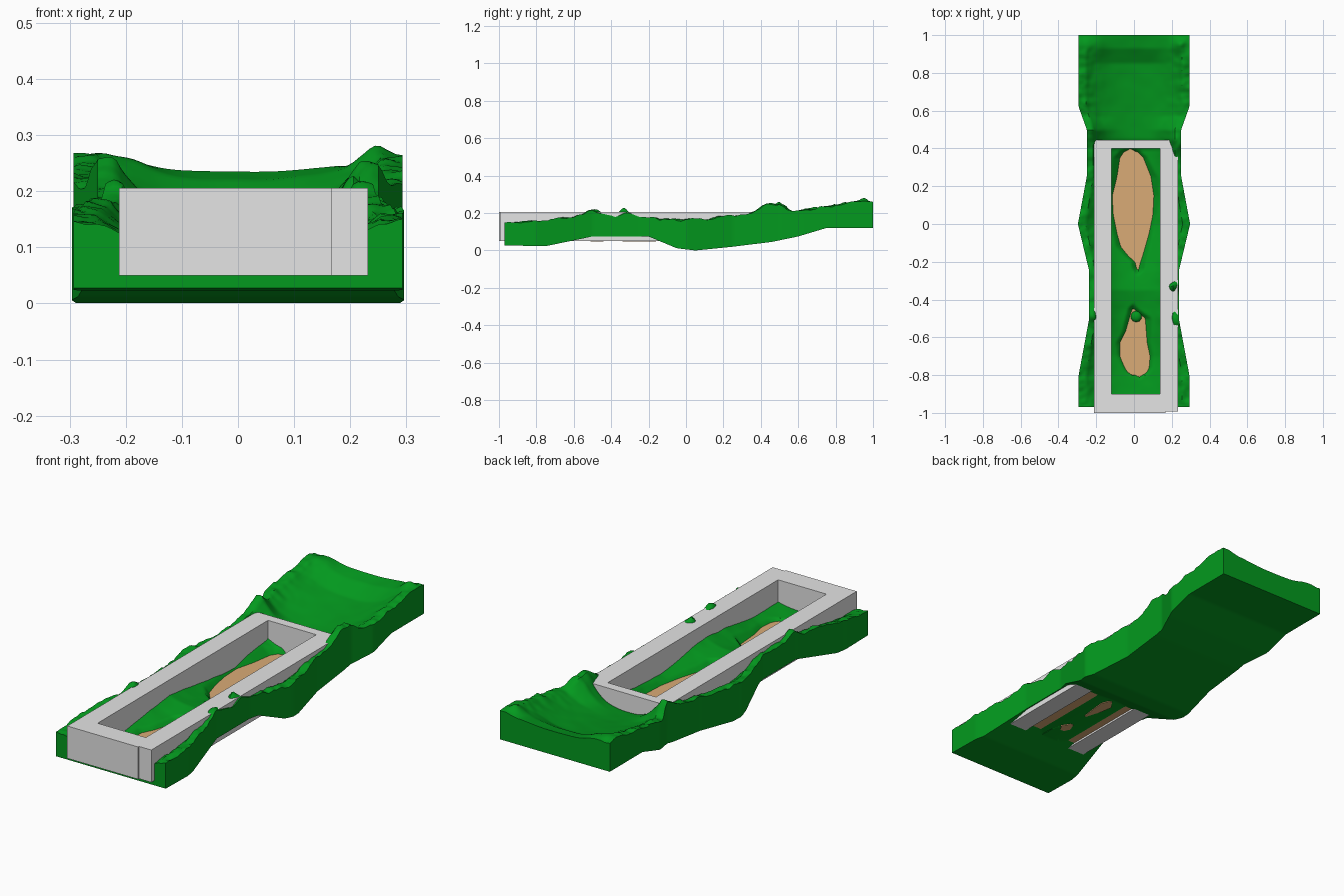
import bpy, bmesh, math
from mathutils import Vector, noise

if "Cube" in bpy.data.objects:
    bpy.data.objects.remove(bpy.data.objects["Cube"])


def material(name, rgb):
    m = bpy.data.materials.new(name)
    m.diffuse_color = (*rgb, 1)
    m.use_nodes = True
    m.node_tree.nodes["Principled BSDF"].inputs["Base Color"].default_value = m.diffuse_color
    return m


GREEN = material("grass_green", (0.001, 0.32, 0.013))
GREY = material("concrete_grey", (0.78, 0.78, 0.78))
SAND = material("sand_tan", (0.70, 0.41, 0.18))


def lerp(table, y):
    if y <= table[0][0]:
        return table[0][1]
    for (a, u), (b, v) in zip(table, table[1:]):
        if y <= b:
            return u + (v - u) * (y - a) / (b - a)
    return table[-1][1]


# Profiles along the length of the valley
HALF = [(-.97, .293), (-.8, .293), (-.5, .237), (-.25, .237), (0, .297),
        (.25, .25), (.5, .25), (.62, .293), (1, .293)]
BOTTOM = [(-.97, .027), (-.75, .023), (-.5, .075), (-.2, .075), (-.05, .012),
          (.05, 0), (.25, .02), (.46, .046), (.6, .075), (.75, .12), (1, .12)]
EDGE = [(-.97, .145), (-.8, .16), (-.6, .18), (-.5, .195), (-.4, .19), (-.25, .185),
        (-.1, .165), (.1, .17), (.3, .19), (.4, .21), (.5, .245), (.57, .205),
        (.7, .225), (.85, .25), (.92, .26), (1, .258)]
FLOOR = [(-.97, .09), (-.7, .07), (-.45, .09), (-.35, .108), (-.2, .09), (0, .07),
         (.2, .07), (.39, .085), (.45, .12), (.6, .14), (.85, .175), (.93, .22), (1, .235)]
# Local mounds: x, y, height, radius
BUMPS = [(.2, -.33, .045, .03), (.222, -.5, .03, .04), (-.222, -.48, .025, .04),
         (.23, .43, .03, .045), (.24, .95, .02, .03), (-.2, .95, .014, .06), (-.24, .5, .015, .04)]

# Sand hollows: y, left x, right x (crossed values close off the ends)
SAND_Z = .068
BACK = [(-.3, .08, -.04), (-.24, .015, .025), (-.2, .005, .035), (-.17, -.03, .045), (-.12, -.07, .06),
        (-.05, -.09, .08), (.05, -.11, .1), (.15, -.115, .105), (.25, -.09, .09),
        (.35, -.075, .05), (.38, -.055, .02), (.395, -.025, -.015), (.45, .04, -.08)]
FRONT = [(-.86, .09, -.03), (-.805, .02, .035), (-.79, -.03, .065), (-.76, -.05, .08), (-.7, -.075, .085),
         (-.63, -.075, .07), (-.57, -.045, .065), (-.5, -.025, .06), (-.45, -.01, .0), (-.39, .06, -.06)]
HOLLOWS = [([(y, (l + r) / 2) for y, l, r in t], [(y, (r - l) / 2) for y, l, r in t])
           for t in (BACK, FRONT)]


def ground(x, y):
    u = min(1, abs(x) / lerp(HALF, y) / 0.87) ** 2.4
    f, e = lerp(FLOOR, y), lerp(EDGE, y)
    z = f + (e - f) * u
    z += noise.noise(Vector((x * 14, y * 14, 2.3))) * (.002 + .010 * u * u)
    z += noise.noise(Vector((x * 32, y * 32, 7.1))) * .008 * u * u
    for bx, by, h, r in BUMPS:
        z += h * math.exp(-((x - bx) ** 2 + (y - by) ** 2) / (r * r))
    # sink below the sand inside each hollow
    d = min(abs(x - lerp(c, y)) - lerp(h, y) for c, h in HOLLOWS)
    if -.86 < y < .43:
        z = min(max(z, SAND_Z + .008), max(SAND_Z + d, SAND_Z - .015))
    return z


def base(x, y):
    # the underside sags below the sand between the rails
    sag = max(0, 1 - (x / .15) ** 2)
    return min(lerp(BOTTOM, y), .075 - .023 * sag) if -.6 < y < .1 else lerp(BOTTOM, y)


def finish(bm, name, mat, angle=None):
    bmesh.ops.recalc_face_normals(bm, faces=bm.faces)
    me = bpy.data.meshes.new(name)
    bm.to_mesh(me)
    bm.free()
    me.materials.append(mat)
    ob = bpy.data.objects.new(name, me)
    bpy.context.collection.objects.link(ob)
    if angle:
        bpy.ops.object.select_all(action='DESELECT')
        ob.select_set(True)
        bpy.context.view_layer.objects.active = ob
        bpy.ops.object.shade_smooth_by_angle(angle=math.radians(angle))
    return ob


def slab(name, rows, top, bottom, mat):
    """Closed sheet from rows of (x, y) points with top and bottom heights."""
    bm = bmesh.new()
    t = [[bm.verts.new((x, y, top(x, y))) for x, y in r] for r in rows]
    b = [[bm.verts.new((x, y, bottom(x, y))) for x, y in r] for r in rows]
    n, m = len(rows), len(rows[0])
    for i in range(n - 1):
        for j in range(m - 1):
            for g in (t, b):
                bm.faces.new((g[i][j], g[i][j + 1], g[i + 1][j + 1], g[i + 1][j]))
        for j in (0, m - 1):
            bm.faces.new((t[i][j], t[i + 1][j], b[i + 1][j], b[i][j]))
    for i in (0, n - 1):
        for j in range(m - 1):
            bm.faces.new((t[i][j], t[i][j + 1], b[i][j + 1], b[i][j]))
    return finish(bm, name, mat, 35)


# Grassy valley terrain
NX, NY = 60, 200
rows = []
for i in range(NY + 1):
    y = -.97 + 1.97 * i / NY
    rows.append([(lerp(HALF, y) * (2 * j / NX - 1), y) for j in range(NX + 1)])
slab("grass_terrain", rows, ground, base, GREEN)

# Flat sand bed that shows through the hollows
slab("sand_bed", [[(-.12, y), (.138, y)] for y in (-.86, .41)],
     lambda x, y: SAND_Z, lambda x, y: SAND_Z - .009, SAND)


# Sand showing through the underside
def under_sand(name, outline):
    rs = [[(l, y), (r, y)] for y, l, r in outline]
    slab(name, rs, lambda x, y: .06, lambda x, y: .049, SAND)


under_sand("under_sand_front", [(-.51, .0, .02), (-.48, -.015, .04), (-.44, 0, .015)])
under_sand("under_sand_back", [(-.34, .005, .015), (-.26, -.02, .025), (-.2, -.03, .03), (-.16, 0, .015)])

# Low bush on the front sand
bm = bmesh.new()
bmesh.ops.create_icosphere(bm, subdivisions=2, radius=.03)
for v in bm.verts:
    v.co = Vector((v.co.x + .012, v.co.y - .49, v.co.z * .6 + SAND_Z))
finish(bm, "small_bush", GREEN, 40)

# Rectangular concrete frame
bm = bmesh.new()
outer = [(-.212, -1), (.167, -1), (.167, -.993), (.232, -.993), (.232, .41), (.2, .445), (-.212, .445)]
inner = [(-.12, -.9), (.138, -.9), (.138, .4), (-.12, .4)]
for loop in (outer, inner):
    vs = [bm.verts.new((x, y, .05)) for x, y in loop]
    for i in range(len(vs)):
        bm.edges.new((vs[i], vs[(i + 1) % len(vs)]))
bmesh.ops.triangle_fill(bm, use_beauty=True, edges=bm.edges[:])
res = bmesh.ops.extrude_face_region(bm, geom=bm.faces[:])
for v in res["geom"]:
    if isinstance(v, bmesh.types.BMVert):
        v.co.z = .206
finish(bm, "concrete_frame", GREY)
